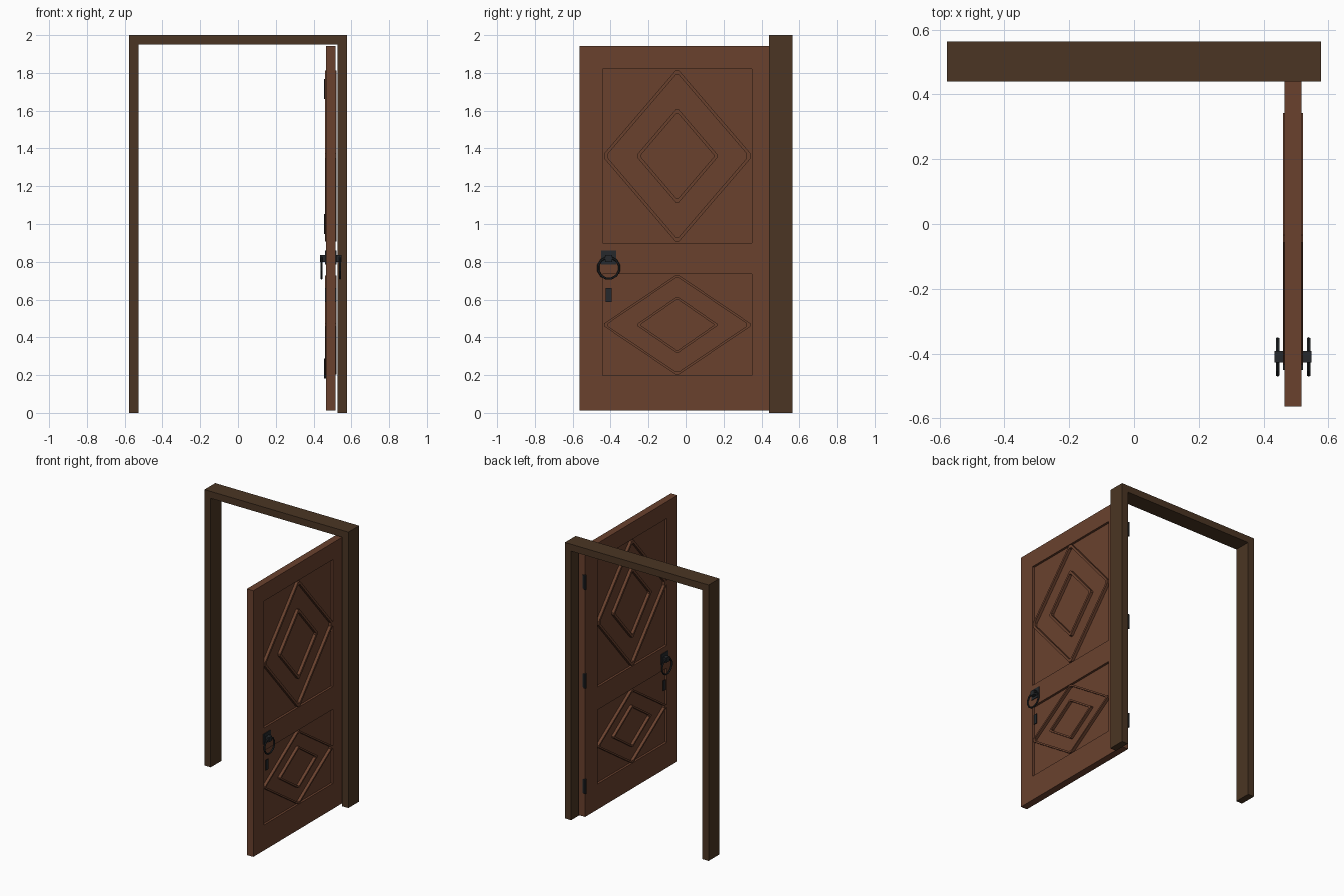
import bpy, bmesh, math
from mathutils import Vector, Matrix

cube = bpy.data.objects.get("Cube")
if cube:
    bpy.data.objects.remove(cube, do_unlink=True)


def material(name, rgb):
    m = bpy.data.materials.new(name)
    m.use_nodes = True
    m.diffuse_color = (*rgb, 1)
    m.node_tree.nodes["Principled BSDF"].inputs["Base Color"].default_value = (*rgb, 1)
    return m


DOOR_WOOD = material("door_wood", (0.144, 0.053, 0.027))
FRAME_WOOD = material("frame_wood", (0.070, 0.036, 0.017))
IRON = material("dark_iron", (0.019, 0.022, 0.025))

DOOR_X = 0.491      # middle plane of the open door
HALF = 0.026        # half its thickness
RECESS = 0.016


def finish(name, bm, mat, x=0.0, mirror=False):
    bmesh.ops.recalc_face_normals(bm, faces=bm.faces)
    mesh = bpy.data.meshes.new(name)
    bm.to_mesh(mesh)
    bm.free()
    mesh.materials.append(mat)
    ob = bpy.data.objects.new(name, mesh)
    ob.location.x = x
    bpy.context.collection.objects.link(ob)
    if mirror:
        mod = ob.modifiers.new("both_sides", "MIRROR")
        mod.use_axis[0] = True
    return ob


def add_box(bm, lo, hi):
    lo, hi = Vector(lo), Vector(hi)
    mat = Matrix.Translation((lo + hi) / 2) @ Matrix.Diagonal((*(hi - lo), 1))
    bmesh.ops.create_cube(bm, size=1, matrix=mat)


def box(name, lo, hi, mat, **kw):
    bm = bmesh.new()
    add_box(bm, lo, hi)
    return finish(name, bm, mat, **kw)


# Door frame: two posts and a lintel as one extruded profile
W, T = 0.577, 0.05
outline = [(-W, 0), (-W, 2), (W, 2), (W, 0), (W - T, 0),
           (W - T, 2 - T), (T - W, 2 - T), (T - W, 0)]
bm = bmesh.new()
face = bm.faces.new([bm.verts.new((x, 0.44, z)) for x, z in outline])
ext = bmesh.ops.extrude_face_region(bm, geom=[face])
moved = [v for v in ext["geom"] if isinstance(v, bmesh.types.BMVert)]
bmesh.ops.translate(bm, verts=moved, vec=(0, 0.123, 0))
finish("door_frame", bm, FRAME_WOOD)

# Door slab with two sunken panels on each side
PANEL_Y = (-0.443, 0.349)
PANEL_Z = [(0.197, 0.735), (0.9, 1.82)]
bm = bmesh.new()
add_box(bm, (-HALF, -0.563, 0.013), (HALF, 0.492, 1.942))
cuts = [((0, y, 0), (0, 1, 0)) for y in PANEL_Y]
cuts += [((0, 0, z), (0, 0, 1)) for pair in PANEL_Z for z in pair]
for co, no in cuts:
    bmesh.ops.bisect_plane(bm, geom=bm.verts[:] + bm.edges[:] + bm.faces[:],
                           plane_co=co, plane_no=no)
bm.normal_update()
panels = []
for f in bm.faces:
    c = f.calc_center_median()
    if (abs(f.normal.x) > 0.9 and PANEL_Y[0] < c.y < PANEL_Y[1]
            and any(a < c.z < b for a, b in PANEL_Z)):
        panels.append(f)
bmesh.ops.inset_individual(bm, faces=panels, thickness=0.0005, depth=-RECESS)
finish("door_slab", bm, DOOR_WOOD, x=DOOR_X)


# Diamond mouldings with slightly blunted corners
def diamond_loop(cy, cz, hy, hz):
    t = 0.03
    pts = []
    for sy, sz in ((1, 1), (-1, 1), (-1, -1), (1, -1)):
        pair = [(sy * hy, sz * hz * t), (sy * hy * t, sz * hz)]
        pts += pair if sy * sz > 0 else pair[::-1]
    return [(cy + y, cz + z) for y, z in pts]


def diamond(name, cy, cz, hy, hz):
    bm = bmesh.new()
    k = 1 - 0.021 / hy
    rings = []
    for scale, x in ((1, HALF - RECESS), (1, HALF + 0.005),
                     (k, HALF + 0.005), (k, HALF - RECESS)):
        rings.append([bm.verts.new((x, y, z))
                      for y, z in diamond_loop(cy, cz, hy * scale, hz * scale)])
    for a, b in zip(rings, rings[1:]):
        for i in range(8):
            j = (i + 1) % 8
            bm.faces.new((a[i], a[j], b[j], b[i]))
    finish(name, bm, DOOR_WOOD, x=DOOR_X, mirror=True)


for label, cz, outer, inner in (("upper", 1.36, 0.452, 0.25), ("lower", 0.466, 0.262, 0.148)):
    diamond(label + "_outer_diamond", -0.046, cz, 0.388, outer)
    diamond(label + "_inner_diamond", -0.046, cz, 0.214, inner)

# Handles on both sides: plate, ring holder, ring and keyhole plate
HY = -0.41
box("handle_plate", (HALF, HY - 0.04, 0.785), (HALF + 0.005, HY + 0.04, 0.86),
    IRON, x=DOOR_X, mirror=True)
box("ring_holder", (HALF, HY - 0.018, 0.80), (HALF + 0.031, HY + 0.018, 0.835),
    IRON, x=DOOR_X, mirror=True)
box("keyhole_plate", (HALF, HY - 0.015, 0.587), (HALF + 0.004, HY + 0.015, 0.661),
    IRON, x=DOOR_X, mirror=True)

bm = bmesh.new()
SEG, SIDES = 12, 6
grid = []
for i in range(SEG):
    a = math.tau * (i + 0.5) / SEG
    row = []
    for j in range(SIDES):
        b = math.tau * j / SIDES
        r = 0.057 + 0.006 * math.cos(b)
        row.append(bm.verts.new((HALF + 0.022 + 0.006 * math.sin(b),
                                 HY + r * math.cos(a), 0.767 + r * math.sin(a))))
    grid.append(row)
for i in range(SEG):
    for j in range(SIDES):
        p, q, n = grid[i], grid[(i + 1) % SEG], (j + 1) % SIDES
        bm.faces.new((p[j], q[j], q[n], p[n]))
finish("handle_ring", bm, IRON, x=DOOR_X, mirror=True)

# Hinges at the swinging edge: knuckle and leaf
for label, z in (("lower", 0.235), ("middle", 1.0), ("upper", 1.715)):
    bm = bmesh.new()
    bmesh.ops.create_cone(bm, cap_ends=True, segments=10, radius1=0.009, radius2=0.009,
                          depth=0.105, matrix=Matrix.Translation((0.464, 0.494, z)))
    add_box(bm, (0.466, 0.49, z - 0.05), (0.482, 0.495, z + 0.05))
    finish(label + "_hinge", bm, IRON)
